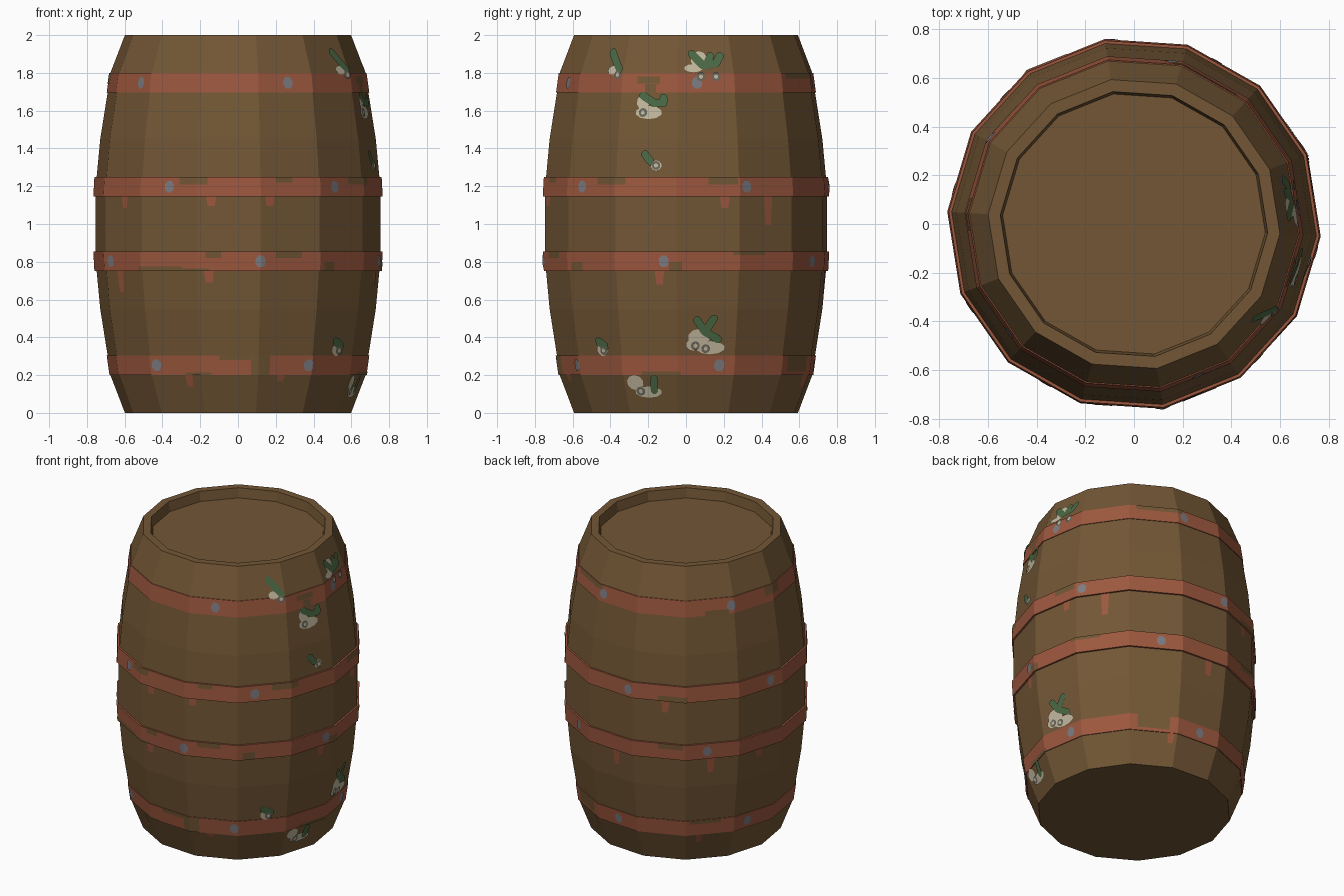
import bpy, bmesh
from math import sin, cos, asin, radians, degrees, pi, tau

cube = bpy.data.objects.get("Cube")
if cube:
    bpy.data.objects.remove(cube, do_unlink=True)

SIDES = 14
STEP = 360 / SIDES
TURN = -3.8
HALF = [(0, .6), (.2, .677), (.305, .692), (.55, .731), (.75, .75), (.855, .756)]
PROFILE = HALF + [(2 - z, r) for z, r in reversed(HALF)]
FRONT, RIGHT = 270, 0


def material(name, rgb):
    m = bpy.data.materials.new(name)
    m.use_nodes = True
    colour = (*[(c / 255) ** 2.2 for c in rgb], 1)
    m.diffuse_color = colour
    bsdf = m.node_tree.nodes["Principled BSDF"]
    bsdf.inputs["Base Color"].default_value = colour
    bsdf.inputs["Roughness"].default_value = .9
    return m


WOOD = material("brown wood", (114, 87, 56))
RUST = material("rusty iron", (155, 88, 64))
STEEL = material("grey rivet", (122, 122, 128))
CREAM = material("cream crust", (192, 182, 156))
WEED = material("green weed", (76, 104, 70))
SHELL = material("dark shell", (104, 102, 92))


def finish(name, bm, mat):
    me = bpy.data.meshes.new(name)
    bm.to_mesh(me)
    bm.free()
    me.materials.append(mat)
    ob = bpy.data.objects.new(name, me)
    bpy.context.collection.objects.link(ob)
    return ob


def radius(z):
    for (z0, r0), (z1, r1) in zip(PROFILE, PROFILE[1:]):
        if z <= z1:
            return r0 + (r1 - r0) * (z - z0) / (z1 - z0)
    return PROFILE[-1][1]


def lathe(name, profile, mat, closed=False):
    """Faceted turned part; end rings are capped unless the profile is closed."""
    bm = bmesh.new()
    rings = []
    for z, r in profile:
        angles = [radians(TURN + STEP * k) for k in range(SIDES)]
        rings.append([bm.verts.new((r * cos(a), r * sin(a), z)) for a in angles])
    pairs = list(zip(rings, rings[1:])) + ([(rings[-1], rings[0])] if closed else [])
    for a, b in pairs:
        for k in range(SIDES):
            n = (k + 1) % SIDES
            bm.faces.new((a[k], a[n], b[n], b[k]))
    if not closed:
        bm.faces.new(rings[0])
        bm.faces.new(rings[-1])
    bmesh.ops.recalc_face_normals(bm, faces=bm.faces)
    return finish(name, bm, mat)


# Staves with a rim and a recessed lid
lathe("barrel_body", PROFILE + [(2, .55), (1.935, .54)], WOOD)

# Four iron hoops: (name, bottom, top, thickness)
HOOPS = {"bottom_hoop": (.2, .305, .005), "lower_hoop": (.75, .855, .012),
         "upper_hoop": (1.145, 1.25, .012), "top_hoop": (1.695, 1.8, .005)}
for name, (lo, hi, t) in HOOPS.items():
    lathe(name, [(lo, radius(lo) - .01), (lo, radius(lo) + t),
                 (hi, radius(hi) + t), (hi, radius(hi) - .01)], RUST, closed=True)


def angle(view, x, z):
    """Angle around the barrel of a point seen from a given direction."""
    return view + degrees(asin(max(-1, min(1, x / radius(z)))))


def rect(view, x0, x1, z0, z1):
    zm = (z0 + z1) / 2
    a, b = angle(view, x0, zm), angle(view, x1, zm)
    return [(a, z0), (b, z0), (b, z1), (a, z1)]


def disc(theta, z, w, h, n=8):
    k = degrees(1 / radius(z))
    return [(theta + w * k * cos(tau * (i + .5) / n), z + h * sin(tau * (i + .5) / n))
            for i in range(n)]


def spot(view, x, z, w, h, n=10):
    return disc(angle(view, x, z), z, w, h, n)


def stroke(view, pts, w):
    """Rounded strokes along a path."""
    out = [spot(view, x, z, w, w, 8) for x, z in pts]
    for (x0, z0), (x1, z1) in zip(pts, pts[1:]):
        d = ((x1 - x0) ** 2 + (z1 - z0) ** 2) ** .5
        nx, nz = -(z1 - z0) / d * w, (x1 - x0) / d * w
        out.append([(angle(view, x, z), z) for x, z in (
            (x0 + nx, z0 + nz), (x0 - nx, z0 - nz), (x1 - nx, z1 - nz), (x1 + nx, z1 + nz))])
    return out


def paint(name, polys, lift, mat):
    """Thin plates drawn unrolled, cut at the facet edges, wrapped on the barrel."""
    bm = bmesh.new()
    for poly in polys:
        f = bm.faces.new([bm.verts.new((a, z, 0)) for a, z in poly])
        f.normal_update()
        if f.normal.z < 0:
            f.normal_flip()
    cuts = [((TURN + STEP * k, 0, 0), (1, 0, 0)) for k in range(-6, 20)]
    cuts += [((0, z, 0), (0, 1, 0)) for z, r in PROFILE[1:-1]]
    for co, no in cuts:
        bmesh.ops.bisect_plane(bm, geom=bm.verts[:] + bm.edges[:] + bm.faces[:],
                               plane_co=co, plane_no=no)
    half = pi / SIDES
    for v in bm.verts:
        a, z = v.co.x, v.co.y
        phi = radians((a - TURN) % STEP) - half
        r = (radius(z) + lift) * cos(half) / cos(phi)
        v.co = (r * cos(radians(a)), r * sin(radians(a)), z)
    finish(name, bm, mat)


# Five rivets on each hoop
for name, first in zip(HOOPS, (15, 63, 25, 5)):
    lo, hi, t = HOOPS[name]
    paint(name + "_rivets", [disc(first + 72 * k, (lo + hi) / 2, .029, .034)
                             for k in range(5)], t + .004, STEEL)

# Places where the iron has worn away: (view, left, right, bottom, top)
BACK, BACK_LEFT = 90, 135
CHIPS = {
    "bottom_hoop": [(FRONT, .07, .17, .2, .305), (FRONT, -.1, .07, .28, .305),
                    (FRONT, -.28, -.14, .2, .215), (RIGHT, -.24, -.03, .2, .22),
                    (RIGHT, .54, .64, .22, .305), (BACK_LEFT, -.1, .1, .28, .305)],
    "lower_hoop": [(FRONT, -.52, -.3, .75, .775), (FRONT, -.3, -.15, .75, .765),
                   (FRONT, -.17, -.09, .82, .855), (FRONT, .2, .34, .82, .855),
                   (RIGHT, -.09, -.02, .75, .8), (RIGHT, .25, .42, .835, .855),
                   (RIGHT, -.6, -.55, .75, .8), (BACK_LEFT, -.3, -.15, .82, .855)],
    "upper_hoop": [(FRONT, -.31, -.16, 1.21, 1.25), (FRONT, .2, .29, 1.22, 1.25),
                   (RIGHT, -.47, -.32, 1.21, 1.25), (RIGHT, .12, .27, 1.21, 1.25),
                   (BACK_LEFT, -.3, -.12, 1.145, 1.18)],
    "top_hoop": [(RIGHT, -.26, -.14, 1.745, 1.78), (RIGHT, -.22, -.16, 1.695, 1.74),
                 (RIGHT, .53, .66, 1.77, 1.8), (BACK_LEFT, 0, .15, 1.695, 1.725),
                 (BACK_LEFT, .4, .5, 1.74, 1.8)]}
for name, chips in CHIPS.items():
    paint(name + "_worn_gaps", [rect(*c) for c in chips], HOOPS[name][2] + .002, WOOD)

# Rust running down below the hoops: (angle, length)
DRIPS = {"bottom_hoop": [(247, .06), (70, .06), (132, .06), (290, .03)],
         "lower_hoop": [(212, .11), (258, .06), (349, .07), (89, .1), (137, .1), (163, .05)],
         "upper_hoop": [(216, .06), (259, .05), (283, .05), (16, .06), (36, .15), (115, .08)]}
for name, drips in DRIPS.items():
    lo = HOOPS[name][0]
    paint(name + "_rust_drips",
          [[(a - 2, lo), (a - 1.4, lo - d), (a + 1.4, lo - d), (a + 2, lo)] for a, d in drips],
          .003, RUST)

# Crusts, weed and shells grown on the right side
crust = [(-.39, 1.815, .035, .025), (.07, 1.87, .045, .045), (.04, 1.825, .05, .022),
         (-.2, 1.59, .075, .035), (-.23, 1.645, .035, .04), (-.16, 1.31, .03, .027),
         (.07, .4, .06, .045), (.13, .345, .08, .035), (.04, .36, .04, .03),
         (-.45, .335, .04, .035), (-.2, .11, .075, .03), (-.27, .16, .045, .04)]
paint("crust_patches", [spot(RIGHT, *c) for c in crust], .007, CREAM)

weed = [[(-.39, 1.91), (-.37, 1.86), (-.35, 1.82)],
        [(.03, 1.9), (.09, 1.84), (.16, 1.85), (.18, 1.89)], [(.11, 1.84), (.13, 1.89)],
        [(-.23, 1.68), (-.17, 1.64), (-.12, 1.64), (-.12, 1.67)],
        [(-.22, 1.37), (-.19, 1.33)],
        [(.06, .49), (.1, .43), (.15, .5)], [(.1, .43), (.17, .39)],
        [(-.47, .38), (-.43, .35)], [(-.17, .18), (-.17, .12)]]
paint("weed_strands", [p for path in weed for p in stroke(RIGHT, path, .021)], .009, WEED)

shells = [(-.36, 1.79), (.08, 1.78), (.16, 1.78), (-.23, 1.59), (-.16, 1.31), (.05, .355),
          (.105, .34), (-.44, .33), (-.24, .115)]
paint("shells", [spot(RIGHT, x, z, .024, .024) for x, z in shells], .011, SHELL)
paint("shell_openings", [spot(RIGHT, x, z, .012, .012, 6) for x, z in shells], .013, CREAM)
